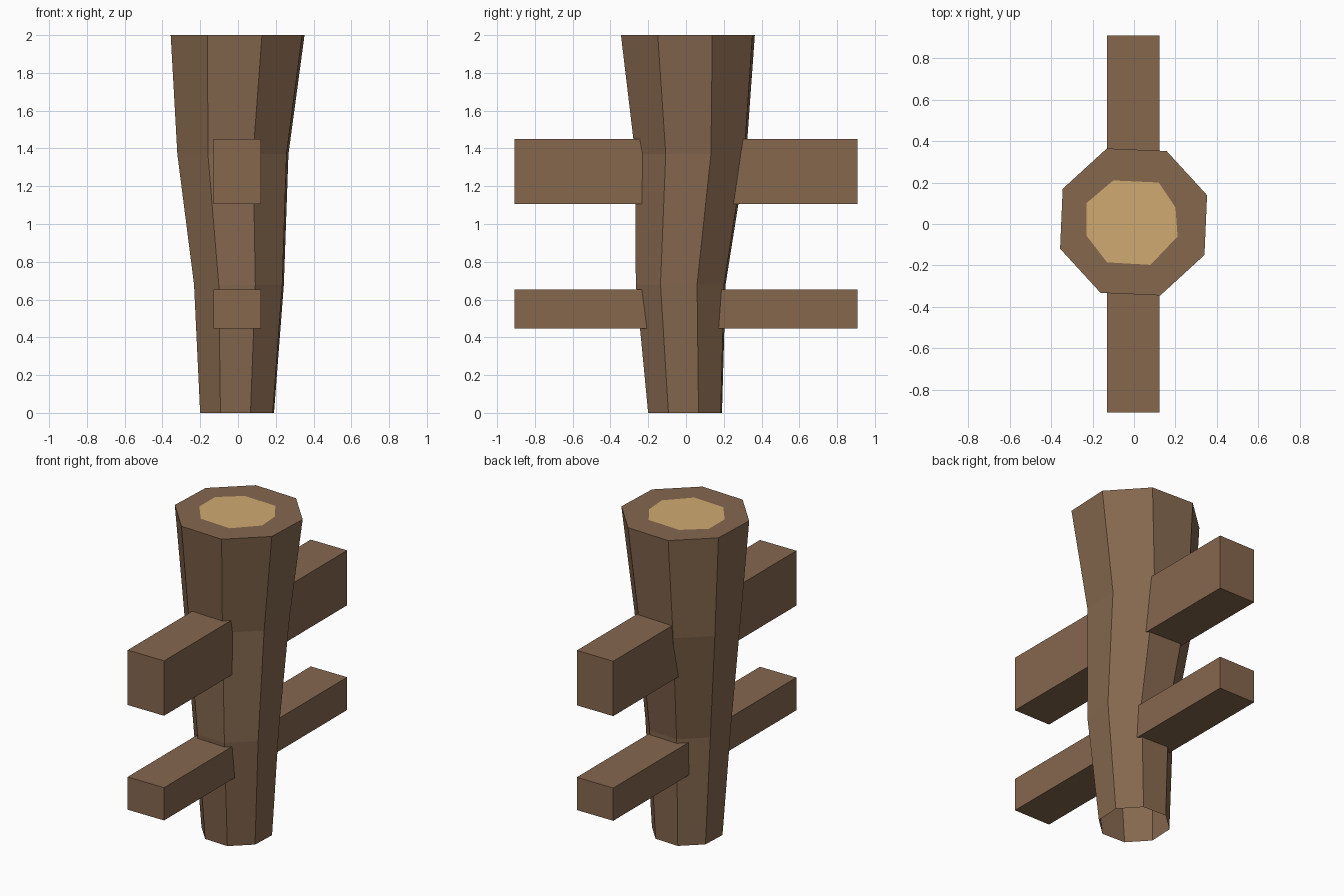
import bpy, bmesh, math
from mathutils import Vector

if "Cube" in bpy.data.objects:
    bpy.data.objects.remove(bpy.data.objects["Cube"])


def material(name, rgb):
    m = bpy.data.materials.new(name)
    m.diffuse_color = (*rgb, 1)
    m.use_nodes = True
    m.node_tree.nodes["Principled BSDF"].inputs["Base Color"].default_value = m.diffuse_color
    return m


bark = material("brown_bark", (0.235, 0.136, 0.076))
pale = material("cut_wood", (0.63, 0.40, 0.165))


def finish(name, bm, mats):
    me = bpy.data.meshes.new(name)
    bm.normal_update()
    bm.to_mesh(me)
    bm.free()
    for m in mats:
        me.materials.append(m)
    ob = bpy.data.objects.new(name, me)
    bpy.context.collection.objects.link(ob)
    return ob


def bridge(bm, a, b, mat=0):
    for i in range(len(a)):
        j = (i + 1) % len(a)
        bm.faces.new((a[i], a[j], b[j], b[i])).material_index = mat


# Trunk: crooked octagonal rings (centre x, centre y, z, radius), open at the bottom
bm = bmesh.new()
rings = []
for cx, cy, z, r in [(-0.005, -0.005, 0, 0.208), (0.005, -0.028, 0.68, 0.253),
                     (-0.027, 0.025, 1.37, 0.313), (-0.002, 0.01, 2, 0.377)]:
    angles = [math.radians(20 + 45 * k) for k in range(8)]
    rings.append([bm.verts.new((cx + r * math.cos(a), cy + r * math.sin(a), z)) for a in angles])
for lower, upper in zip(rings, rings[1:]):
    bridge(bm, lower, upper)

# Cut top: bark rim around a pale heartwood face
heart = [bm.verts.new((x, y, 2)) for x, y in
         [(0.20, 0.08), (0.12, 0.20), (-0.10, 0.21), (-0.23, 0.10),
          (-0.23, -0.055), (-0.13, -0.185), (0.08, -0.197), (0.21, -0.06)]]
bridge(bm, rings[-1], heart)
bm.faces.new(heart).material_index = 1
finish("trunk", bm, [bark, pale])

# Crossbeams running through the trunk
for name, z0, z1 in [("lower_crossbeam", 0.447, 0.653), ("upper_crossbeam", 1.105, 1.45)]:
    bm = bmesh.new()
    bmesh.ops.create_cube(bm, size=1)
    bmesh.ops.scale(bm, vec=Vector((0.253, 1.818, z1 - z0)), verts=bm.verts)
    bmesh.ops.translate(bm, vec=Vector((-0.004, 0, (z0 + z1) / 2)), verts=bm.verts)
    finish(name, bm, [bark])
